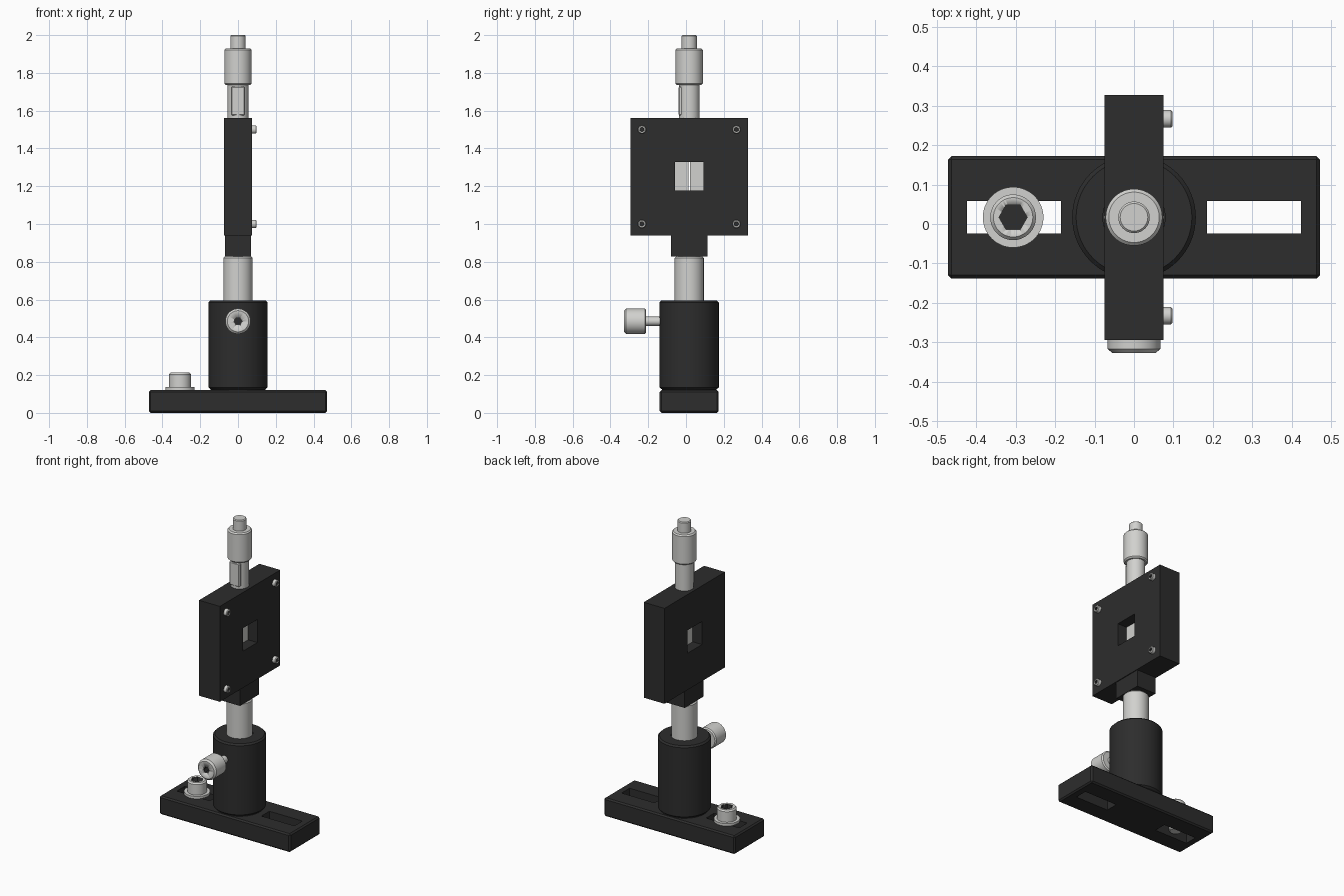
import bpy, bmesh, math
from mathutils import Vector, Matrix

cube = bpy.data.objects.get("Cube")
if cube:
    bpy.data.objects.remove(cube, do_unlink=True)


def material(name, color):
    m = bpy.data.materials.new(name)
    m.use_nodes = True
    m.diffuse_color = (*color, 1)
    m.node_tree.nodes["Principled BSDF"].inputs["Base Color"].default_value = (*color, 1)
    return m


BLACK = material("black anodised", (0.026, 0.026, 0.026))
STEEL = material("steel", (0.64, 0.64, 0.62))
CY = 0.017  # y of the main axis
UP = Vector((0, 0, 1))


def make(name, bm, mat):
    mesh = bpy.data.meshes.new(name)
    bmesh.ops.recalc_face_normals(bm, faces=bm.faces)
    bm.to_mesh(mesh)
    bm.free()
    mesh.materials.append(mat)
    ob = bpy.data.objects.new(name, mesh)
    bpy.context.scene.collection.objects.link(ob)
    return ob


def activate(ob):
    bpy.ops.object.select_all(action='DESELECT')
    ob.select_set(True)
    bpy.context.view_layer.objects.active = ob


def box(name, lo, hi, mat, bevel=0):
    lo, hi = Vector(lo), Vector(hi)
    bm = bmesh.new()
    bmesh.ops.create_cube(bm, size=1, matrix=Matrix.Translation((lo + hi) / 2)
                          @ Matrix.Diagonal((*(hi - lo), 1)))
    if bevel:
        bmesh.ops.bevel(bm, geom=bm.edges[:], offset=bevel, segments=1, affect='EDGES')
    return make(name, bm, mat)


def lathe(name, profile, origin, mat, axis=UP, sides=64):
    """Spin (radius, height) points about an axis through origin."""
    bm = bmesh.new()
    verts = [bm.verts.new((r, 0, h)) for r, h in profile]
    edges = [bm.edges.new(pair) for pair in zip(verts, verts[1:])]
    bmesh.ops.spin(bm, geom=verts + edges, cent=(0, 0, 0), axis=UP,
                   angle=math.tau, steps=sides, use_duplicate=False)
    bmesh.ops.remove_doubles(bm, verts=bm.verts, dist=1e-5)
    turn = UP.rotation_difference(Vector(axis)).to_matrix().to_4x4()
    bm.transform(Matrix.Translation(origin) @ turn)
    ob = make(name, bm, mat)
    activate(ob)
    bpy.ops.object.shade_smooth_by_angle(angle=math.radians(30))
    return ob


def rod(r, lo, hi, c=0.005):
    """Profile of a solid cylinder with chamfered ends."""
    return [(0, lo), (r - c, lo), (r, lo + c), (r, hi - c), (r - c, hi), (0, hi)]


def cut(ob, cutter):
    activate(ob)
    mod = ob.modifiers.new("cut", 'BOOLEAN')
    mod.object = cutter
    mod.solver = 'EXACT'
    mod.material_mode = 'TRANSFER'
    bpy.ops.object.modifier_apply(modifier=mod.name)
    bpy.data.objects.remove(cutter, do_unlink=True)


def socket(ob, r, top, depth, origin, axis=UP):
    """Hexagonal dark recess in a screw head."""
    hexagon = [(0, top - depth), (r, top - depth), (r, top + 0.02), (0, top + 0.02)]
    cut(ob, lathe("hex_cutter", hexagon, origin, BLACK, axis, 6))


# Base plate with two slots
base = box("base_plate", (-0.472, CY - 0.156, 0), (0.472, CY + 0.156, 0.12), BLACK, 0.009)
for side in (-1, 1):
    x = side * 0.305
    cut(base, box("slot_cutter", (x - 0.119, CY - 0.041, -0.1),
                  (x + 0.119, CY + 0.041, 0.2), BLACK))

# Post holder and post
axis_foot = (0, CY, 0)
lathe("post_holder", [(0, 0.115), (0.145, 0.115), (0.145, 0.125), (0.157, 0.135), (0.157, 0.585),
                      (0.147, 0.595), (0.079, 0.595), (0.079, 0.55), (0, 0.55)], axis_foot, BLACK)
lathe("post", rod(0.077, 0.5, 0.83, 0.01), axis_foot, STEEL)

# Clamp bolt and washer in the right-hand slot
bolt_at = (-0.307, CY, 0)
lathe("washer", [(0.038, 0.12), (0.077, 0.12), (0.077, 0.136),
                 (0.038, 0.136), (0.038, 0.12)], bolt_at, STEEL)
bolt = lathe("clamp_bolt", [(0, 0.02), (0.034, 0.02), (0.038, 0.025), (0.038, 0.136),
                            (0.058, 0.136), (0.058, 0.204), (0.05, 0.213), (0, 0.213)],
             bolt_at, STEEL)
socket(bolt, 0.036, 0.213, 0.045, bolt_at)

# Thumbscrew on the front of the holder
thumb_at, front = (0, CY, 0.485), (0, -1, 0)
thumb = lathe("thumbscrew", [(0, 0.14), (0.024, 0.14), (0.024, 0.228), (0.06, 0.228),
                             (0.067, 0.235), (0.067, 0.334), (0.056, 0.344), (0, 0.344)],
              thumb_at, STEEL, front)
socket(thumb, 0.021, 0.344, 0.04, thumb_at, front)

# Slit housing with a square window and a mounting foot
housing = box("slit_housing", (-0.075, CY - 0.311, 0.938), (0.075, CY + 0.311, 1.56), BLACK)
cut(housing, box("window_cutter", (-0.2, CY - 0.075, 1.177), (0.2, CY + 0.075, 1.327), BLACK))
box("housing_foot", (-0.07, CY - 0.097, 0.828), (0.07, CY + 0.097, 0.94), BLACK)

# Pair of slit blades across the window
for side, name in ((-1, "front_blade"), (1, "rear_blade")):
    y0, y1 = sorted((CY + side * 0.005, CY + side * 0.08))
    box(name, (-0.008, y0, 1.172), (0.008, y1, 1.332), STEEL)

# Four cover screws on the left face
left = (1, 0, 0)
for dy in (-0.25, 0.25):
    for dz in (-0.25, 0.25):
        at = (0, CY + dy, 1.25 + dz)
        screw = lathe("cover_screw", rod(0.022, 0.07, 0.098, 0.004), at, STEEL, left, 32)
        socket(screw, 0.012, 0.098, 0.015, at, left)

# Micrometer: sleeve, scale plate, thimble and end knob
lathe("micrometer_sleeve", rod(0.055, 1.555, 1.74), axis_foot, STEEL)
box("scale_plate", (-0.037, CY - 0.057, 1.575), (0.037, CY - 0.03, 1.728), STEEL, 0.006)
lathe("micrometer_thimble", rod(0.072, 1.735, 1.93, 0.008), axis_foot, STEEL)
lathe("end_knob", rod(0.04, 1.92, 2.0, 0.005), axis_foot, STEEL)
